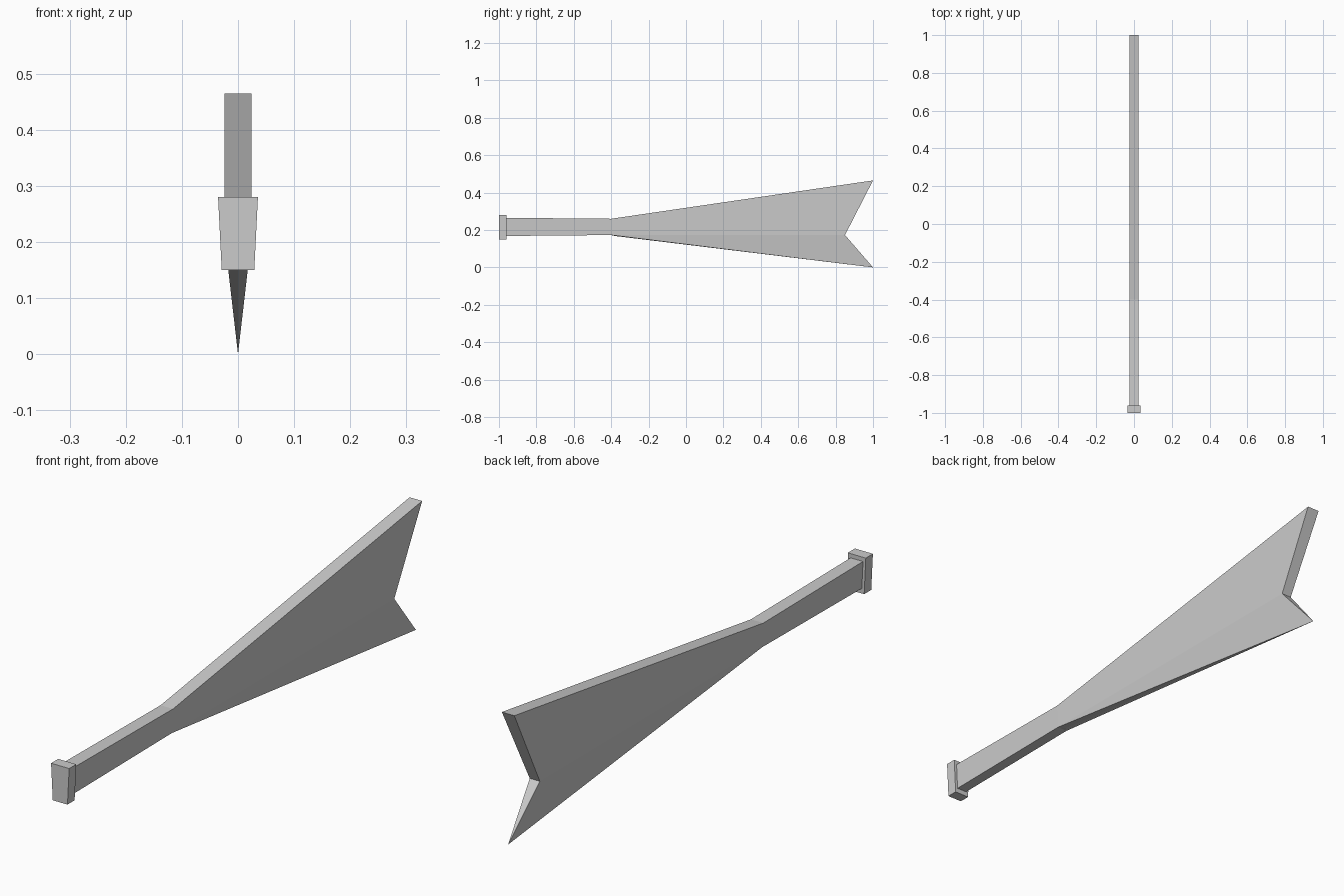
import bpy
import bmesh

cube = bpy.data.objects.get("Cube")
if cube:
    bpy.data.objects.remove(cube, do_unlink=True)

grey = bpy.data.materials.new("plain grey")
grey.use_nodes = True
colour = (0.6, 0.6, 0.6, 1)
grey.diffuse_color = colour
grey.node_tree.nodes["Principled BSDF"].inputs["Base Color"].default_value = colour


def finish(name, bm):
    bmesh.ops.recalc_face_normals(bm, faces=bm.faces)
    mesh = bpy.data.meshes.new(name)
    bm.to_mesh(mesh)
    bm.free()
    mesh.materials.append(grey)
    obj = bpy.data.objects.new(name, mesh)
    bpy.context.collection.objects.link(obj)
    return obj


def ring(bm, bottom, top):
    """Four-cornered section; bottom and top are (half width, y, z)."""
    (bw, by, bz), (tw, ty, tz) = bottom, top
    points = [(-bw, by, bz), (bw, by, bz), (tw, ty, tz), (-tw, ty, tz)]
    return [bm.verts.new(p) for p in points]


def bridge(bm, a, b, skip=()):
    for i in range(4):
        if i not in skip:
            j = (i + 1) % 4
            bm.faces.new((a[i], a[j], b[j], b[i]))


# Tapered end cap of the handle
bm = bmesh.new()
front = ring(bm, (0.029, -1, 0.15), (0.0355, -1, 0.28))
back = ring(bm, (0.029, -0.96, 0.15), (0.0355, -0.96, 0.28))
bridge(bm, front, back)
bm.faces.new(front)
bm.faces.new(back)
finish("handle_cap", bm)

# Handle flaring into the notched blade, with a pointed keel underneath
bm = bmesh.new()
grip = ring(bm, (0.02, -0.965, 0.168), (0.0245, -0.965, 0.265))
neck = ring(bm, (0.02, -0.4, 0.173), (0.0245, -0.4, 0.26))
end = ring(bm, (0.02, 0.85, 0.173), (0.0245, 1, 0.465))
bm.faces.new(grip)
bridge(bm, grip, neck)
bridge(bm, neck, end, skip=(0,))
bm.faces.new(end)

keel_start = bm.verts.new((0, -0.38, 0.168))
keel_tip = bm.verts.new((0, 1, 0))
for i in (0, 1):
    bm.faces.new((neck[i], end[i], keel_tip))
    bm.faces.new((neck[i], keel_tip, keel_start))
bm.faces.new((neck[0], neck[1], keel_start))
bm.faces.new((end[0], end[1], keel_tip))
finish("handle_and_blade", bm)
